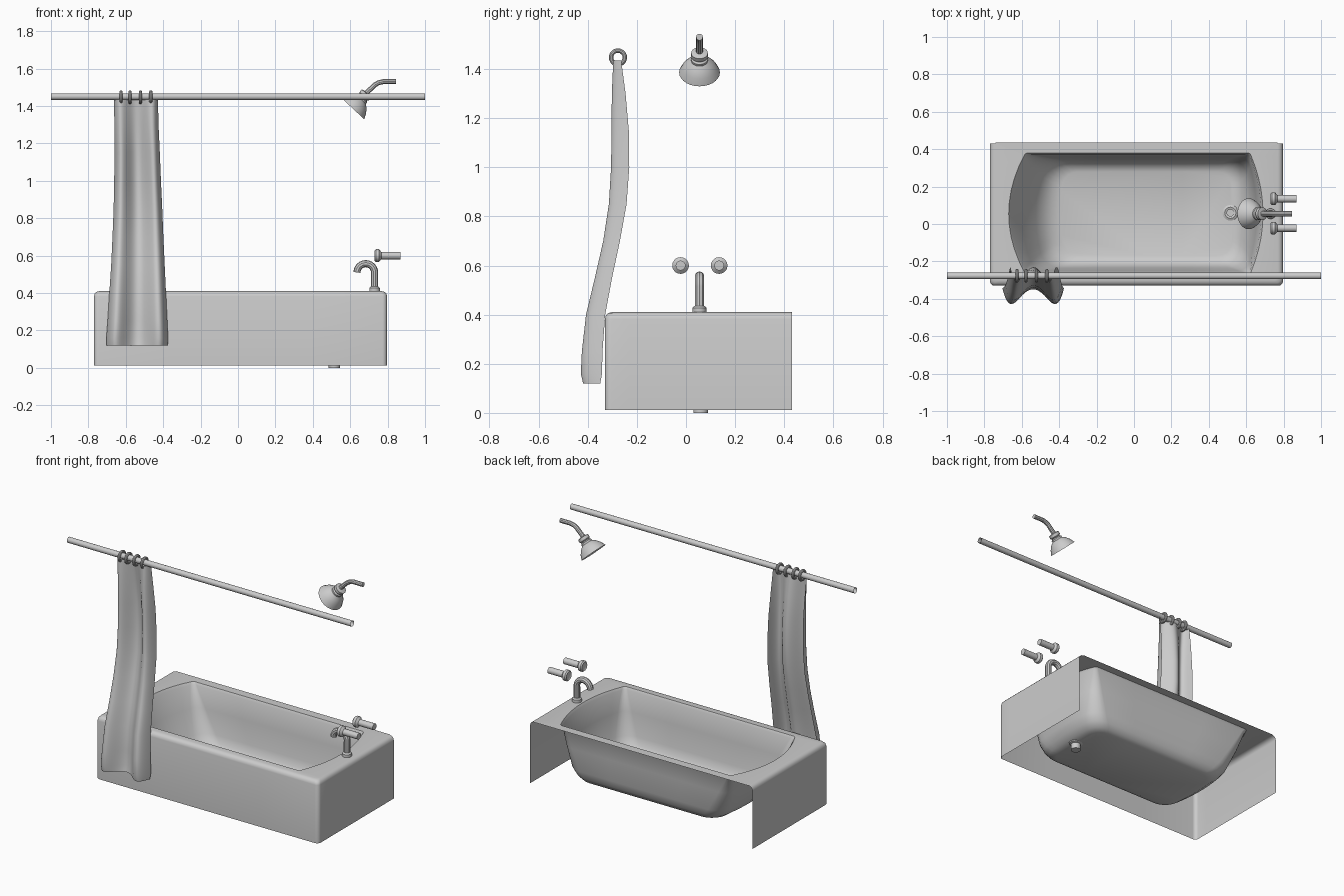
import bpy, bmesh
from math import sin, cos, pi, radians
from mathutils import Vector

if "Cube" in bpy.data.objects:
    bpy.data.objects.remove(bpy.data.objects["Cube"])


def finish(bm, name):
    bmesh.ops.recalc_face_normals(bm, faces=bm.faces)
    me = bpy.data.meshes.new(name)
    bm.to_mesh(me)
    bm.free()
    ob = bpy.data.objects.new(name, me)
    bpy.context.collection.objects.link(ob)
    return ob


def bridge(bm, rings, closed=True):
    n = len(rings[0])
    for a, b in zip(rings, rings[1:]):
        for i in range(n if closed else n - 1):
            j = (i + 1) % n
            bm.faces.new((a[i], a[j], b[j], b[i]))


def lathe(name, profile, origin, axis, n=20, caps=True):
    """Revolve (radius, distance) points about an axis."""
    bm = bmesh.new()
    q = Vector((0, 0, 1)).rotation_difference(Vector(axis).normalized())
    rings = [[bm.verts.new(Vector(origin) + q @ Vector((r * cos(2 * pi * i / n), r * sin(2 * pi * i / n), d)))
              for i in range(n)] for r, d in profile]
    bridge(bm, rings)
    if caps:
        bm.faces.new(rings[0])
        bm.faces.new(rings[-1])
    return finish(bm, name)


def pipe(name, points, radius):
    cu = bpy.data.curves.new(name, 'CURVE')
    cu.dimensions = '3D'
    cu.bevel_depth = radius
    cu.bevel_resolution = 3
    cu.use_fill_caps = True
    sp = cu.splines.new('POLY')
    sp.points.add(len(points) - 1)
    for p, co in zip(sp.points, points):
        p.co = (*co, 1)
    ob = bpy.data.objects.new(name, cu)
    bpy.context.collection.objects.link(ob)


def plan_loop(z, x0, x1, y0, y1, bl=0, br=0, rf=.02, rb=None):
    """Rounded rectangle whose two ends bulge outwards by bl and br."""
    rb = rf if rb is None else rb
    corners = [(x0 + rf, y0 + rf, rf, 180), (x1 - rf, y0 + rf, rf, 270),
               (x1 - rb, y1 - rb, rb, 0), (x0 + rb, y1 - rb, rb, 90)]
    arcs = [[Vector((cx + r * cos(radians(a + 18 * k)), cy + r * sin(radians(a + 18 * k)), z))
             for k in range(6)] for cx, cy, r, a in corners]
    pts = []
    for c in range(4):
        end, nxt = arcs[c][-1], arcs[(c + 1) % 4][0]
        m = 10 if c % 2 else 4
        pts += arcs[c] + [end.lerp(nxt, k / m) for k in range(1, m)]
    for p in pts:
        t = (2 * p.y - y0 - y1) / (y1 - y0)
        p.x += (-bl if p.x < (x0 + x1) / 2 else br) * (1 - t * t)
    return pts


# Tub: front apron and ends, rim and basin in one sheet, open at the back
bm = bmesh.new()
YB = .435
sections = [plan_loop(.012, -.77, .797, -.33, YB, rf=.025, rb=.004)]
for a in (0, 30, 60, 90):
    i = .028 * (1 - cos(radians(a)))
    sections.append(plan_loop(.382 + .028 * sin(radians(a)), -.77 + i, .797 - i, -.33 + i, YB,
                              rf=.025, rb=.004))
sections += [
    plan_loop(.410, -.58, .62, -.27, .38, .09, .07, .012),
    plan_loop(.395, -.572, .615, -.262, .372, .088, .065, .02),
    plan_loop(.27, -.53, .605, -.25, .36, .07, .05, .05),
    plan_loop(.13, -.475, .59, -.235, .345, .05, .035, .08),
    plan_loop(.085, -.45, .575, -.222, .332, .035, .02, .09),
    plan_loop(.055, -.42, .555, -.20, .31, .02, .01, .09),
    plan_loop(.042, -.38, .525, -.17, .28, .01, .0, .08)]
rings = [[bm.verts.new(p) for p in s] for s in sections]
bridge(bm, rings)
bm.faces.new(rings[-1])
back = [f for f in bm.faces if all(v.co.y > YB - .0045 for v in f.verts)]
bmesh.ops.delete(bm, geom=back, context='FACES')
finish(bm, "bathtub")

# Drain
lathe("drain", [(.018, .03), (.018, .052), (.03, .056), (.042, .05), (.042, .042), (.03, .038), (.03, 0)],
      (.515, .06, 0), (0, 0, 1))

# Spout with foot
Y = .055
pipe("spout", [(.73, Y, .41), (.73, Y, .515)] +
     [(.683 + .047 * cos(radians(a)), Y, .51 + .047 * sin(radians(a))) for a in range(15, 181, 15)], .019)
lathe("spout_foot", [(.028, 0), (.028, .02), (.02, .028)], (.73, Y, .408), (0, 0, 1))

# Tap handles
for k, y in enumerate((-.022, .135)):
    lathe(f"tap_handle_{k + 1}",
          [(.022, .003), (.027, 0), (.034, .007), (.034, .024), (.02, .036), (.02, .138)],
          (.73, y, .60), (1, 0, 0))

# Shower arm and head
pipe("shower_arm", [(.845, Y, 1.53), (.775, Y, 1.53), (.75, Y, 1.524), (.728, Y, 1.51), (.67, Y, 1.453)], .014)
lathe("shower_head", [(.02, 0), (.034, .004), (.034, .022), (.026, .03), (.034, .036), (.034, .046),
                      (.052, .06), (.07, .083), (.083, .112), (.079, .112), (.06, .106)],
      (.69, Y, 1.468), (-.68, 0, -.73), 28)

# Curtain rod (open tube) and rings
RY, RZ = -.277, 1.45
lathe("curtain_rod", [(.018, -1), (.018, 1)], (0, RY, RZ), (1, 0, 0), 20, caps=False)
for k, x in enumerate((-.625, -.578, -.522, -.466)):
    bpy.ops.mesh.primitive_torus_add(major_segments=24, minor_segments=10, major_radius=.028,
                                     minor_radius=.009, location=(x, RY, RZ - .003), rotation=(0, pi / 2, 0))
    bpy.context.object.name = f"curtain_ring_{k + 1}"

# Curtain: folded sheet following (height, centre y, fold depth, left, right)
bm = bmesh.new()
rows = [(1.435, -.28, .016, -.663, -.428), (1.3, -.274, .028, -.661, -.425), (1.15, -.268, .035, -.66, -.418),
        (1.0, -.268, .037, -.662, -.412), (.85, -.278, .036, -.665, -.405), (.7, -.303, .034, -.671, -.399),
        (.55, -.336, .035, -.678, -.392), (.4, -.368, .039, -.688, -.385), (.25, -.382, .042, -.697, -.378),
        (.16, -.385, .043, -.704, -.374), (.12, -.384, .035, -.702, -.376)]
N = 40
rings = []
for z, y, d, l, r in rows:
    ring = []
    for i in range(N + 1):
        s = 2 * i / N - 1
        x = (l + r) / 2 + (r - l) / 2 * sin(s * pi / 2)
        ring.append(bm.verts.new((x, y + d * cos(2 * pi * s), z)))
    rings.append(ring)
bridge(bm, rings, closed=False)
finish(bm, "shower_curtain")

# Convert pipes and smooth everything
bpy.ops.object.select_all(action='SELECT')
bpy.context.view_layer.objects.active = bpy.data.objects["bathtub"]
bpy.ops.object.convert(target='MESH')
bpy.ops.object.shade_smooth_by_angle(angle=radians(35))
